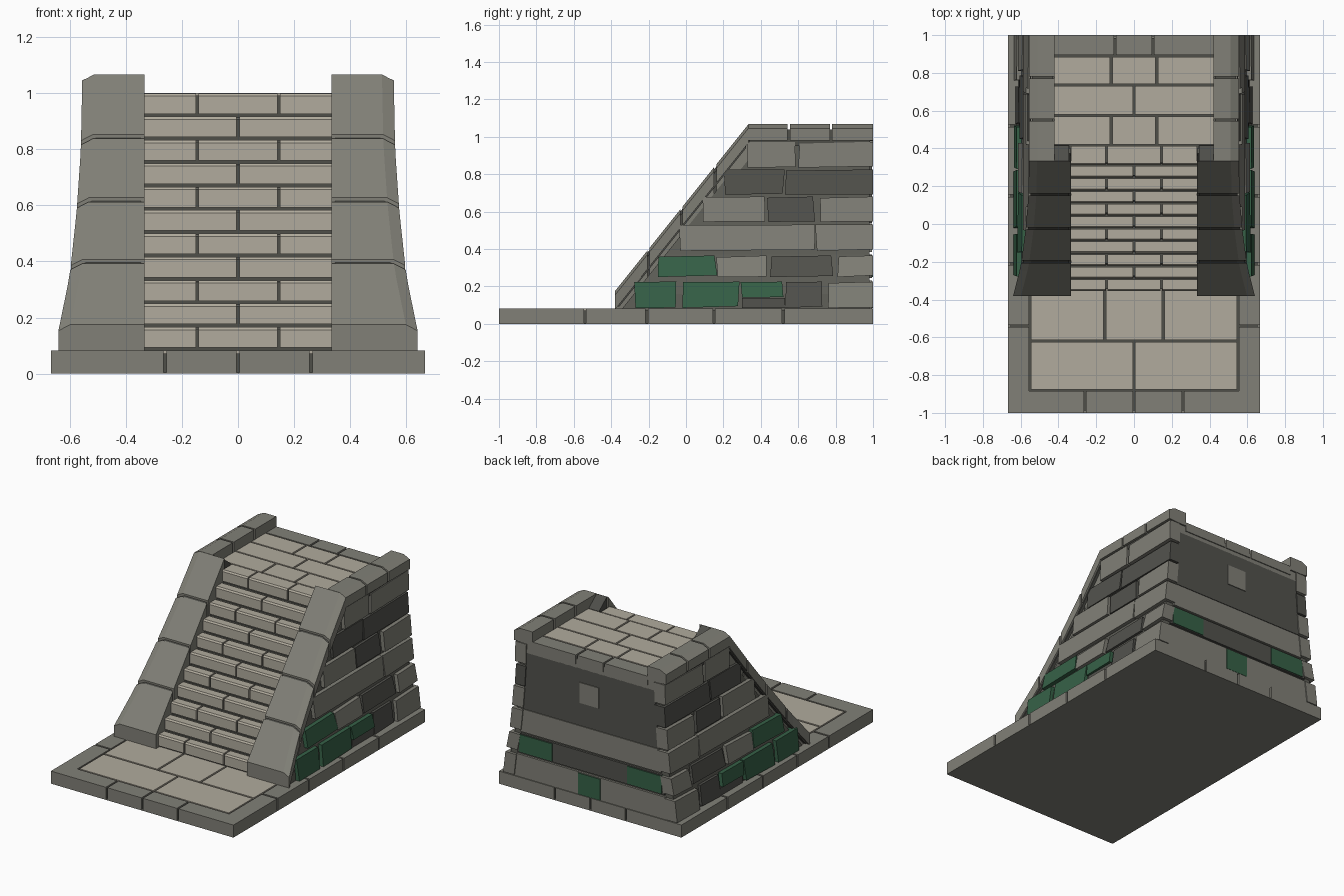
import bpy, bmesh, random

if "Cube" in bpy.data.objects:
    bpy.data.objects.remove(bpy.data.objects["Cube"])

random.seed(4)


def material(name, rgb):
    m = bpy.data.materials.new(name)
    m.diffuse_color = (*[(c / 255 / 1.055 + 0.0521) ** 2.4 for c in rgb], 1)
    m.use_nodes = True
    m.node_tree.nodes["Principled BSDF"].inputs["Base Color"].default_value = m.diffuse_color
    return m


GREY = material("grey stone", (129, 128, 119))
TAN = material("tan paving", (177, 171, 157))
DARK = material("dark stone", (82, 82, 77))
MORTAR = material("mortar", (78, 78, 73))
CORE = material("wall fill", (94, 94, 87))
MOSS = material("mossy green stone", (54, 97, 71))

parts = {}


def loft(name, mat, rings, mirror=False):
    """Add a closed solid through the rings to a named part."""
    bm = parts.setdefault(name, (bmesh.new(), mat))[0]
    for s in ((1, -1) if mirror else (1,)):
        vs = [[bm.verts.new((s * x, y, z)) for x, y, z in r] for r in rings]
        n = len(vs[0])
        faces = [bm.faces.new(vs[0]), bm.faces.new(vs[-1])]
        for a, b in zip(vs, vs[1:]):
            faces += [bm.faces.new((a[i], a[(i + 1) % n], b[(i + 1) % n], b[i])) for i in range(n)]
        bmesh.ops.recalc_face_normals(bm, faces=faces)


def rect(x0, x1, y0, y1, z):
    return [(x0, y0, z), (x1, y0, z), (x1, y1, z), (x0, y1, z)]


def box(name, mat, x0, x1, y0, y1, z0, z1, mirror=False):
    loft(name, mat, [rect(x0, x1, y0, y1, z0), rect(x0, x1, y0, y1, z1)], mirror)


def spans(lo, hi, joints, gap=0.012):
    """Split a length into blocks at the joints."""
    e = [lo - gap / 2, *joints, hi + gap / 2]
    return [(a + gap / 2, b - gap / 2) for a, b in zip(e, e[1:])]


PROFILE = [(0.0, 0.65), (0.16, 0.643), (0.37, 0.60), (0.6, 0.575), (0.82, 0.56), (1.07, 0.555)]


def width(z):
    """Half width of the flared wall at a height."""
    for (a, wa), (b, wb) in zip(PROFILE, PROFILE[1:]):
        if z <= b:
            return wa + (wb - wa) * (z - a) / (b - a)
    return PROFILE[-1][1]


B = 0.083  # top of the base

# Base: underside, mortar bed, border stones and front paving
box("base_underside", GREY, -0.667, 0.667, -1, 1, 0, 0.004)
box("base_bed", MORTAR, -0.655, 0.655, -0.988, 0.988, 0.004, 0.072)
for y0, y1 in ((-1, -0.885), (0.885, 1)):
    for a, b in spans(-0.667, 0.667, (-0.26, 0, 0.26)):
        box("base_border", GREY, a, b, y0, y1, 0.004, B)
for a, b in spans(-0.885, 0.885, (-0.54, -0.21, 0.15, 0.52)):
    box("base_border", GREY, 0.555, 0.667, a, b, 0.004, B, True)
for y0, y1, joints in ((-0.875, -0.625, (0,)), (-0.613, -0.34, (-0.155, 0.155))):
    for a, b in spans(-0.545, 0.545, joints):
        box("front_paving", TAN, a, b, y0, y1, 0.05, B)

# Wall core
core = []
for z in (0.06, 0.16, 0.37, 0.6, 0.82, 0.975):
    w = width(z) - 0.035
    core.append(rect(-w, w, -0.34 + (z - B) * 0.8, 0.98, z))
loft("wall_core", CORE, core)

# Stairs: recessed mortar behind chamfered blocks
RISE, TREAD = 0.0833, 0.0667
for k in range(11):
    y, lo, hi = -0.355 + TREAD * k, B + RISE * k, B + RISE * (k + 1)
    back = y + 0.061 if k < 10 else 0.412
    box("stair_mortar", MORTAR, -0.335, 0.335, y + 0.012, back + 0.03, lo - 0.01, hi - 0.008)
    prof = [(y, lo + 0.010), (y, hi - 0.010), (y + 0.008, hi), (back, hi), (back, lo + 0.010)]
    for a, b in spans(-0.333, 0.333, (0,) if k % 2 else (-0.145, 0.145), 0.01):
        loft("stair_blocks", TAN, [[(x, p, q) for p, q in prof] for x in (a, b)])


# Sloped side rails
def rail(name, mat, y0, y1, inset=0.0):
    rings = []
    n = 4
    for i in range(n + 1):
        y = y0 + (y1 - y0) * i / n
        zt = 0.175 + 1.25 * (y + 0.38) - inset
        w = width(zt) - inset
        low, mid = max(B - 0.02, zt - 0.19), max(B - 0.01, zt - 0.10)
        rings.append([(0.333 + inset, y, zt), (w - 0.042, y, zt), (w, y, zt - 0.022),
                      (w, y, mid), (w - 0.03, y, mid), (w - 0.03, y, low), (0.333 + inset, y, low)])
    loft(name, mat, rings, True)


for a, b in spans(-0.38, 0.333, [-0.38 + (z - 0.175) * 0.8 for z in (0.40, 0.62, 0.845)]):
    rail("stair_rail", GREY, a, b)
rail("rail_mortar", MORTAR, -0.36, 0.32, 0.012)
# Rail ends running down to the deck
loft("rail_end", MORTAR, [[(x, 0.333, 0.94), (x, 0.333, 1.065), (x, 0.415, 1.0), (x, 0.415, 0.94)]
                          for x in (0.345, 0.425)], True)

# Parapet caps with chamfered outer edge
cap = [(0.42, 0.976), (0.42, 1.067), (0.51, 1.067), (0.555, 1.045), (0.555, 0.98), (0.5, 0.976)]
for a, b in spans(0.333, 1.0, (0.55, 0.775)):
    loft("parapet_cap", GREY, [[(x, y, z) for x, z in cap] for y in (a, b)], True)
box("parapet_mortar", MORTAR, 0.43, 0.54, 0.34, 0.985, 0.95, 1.04, True)

# Upper deck paving and its rear border
for y0, y1, joints in ((0.42, 0.57, (-0.12, 0.12)), (0.58, 0.73, (0,)), (0.74, 0.885, (-0.12, 0.12))):
    for a, b in spans(-0.42, 0.42, joints):
        box("deck_paving", TAN, a, b, y0, y1, 0.95, 1.0)
box("deck_mortar", MORTAR, -0.42, 0.42, 0.4, 0.985, 0.94, 0.988)
for a, b in spans(-0.42, 0.42, (-0.1, 0.1)):
    box("deck_border", GREY, a, b, 0.895, 1.0, 0.94, 1.0)

# Side wall stones: rows of (start, end, kind)
ROWS = [(0.085, 0.225), (0.25, 0.365), (0.39, 0.53), (0.545, 0.68), (0.69, 0.825), (0.835, 0.973)]
KIND = {"L": ("grey_wall_stones", GREY, 0.010), "D": ("dark_wall_stones", DARK, 0.018),
        "G": ("mossy_wall_stones", MOSS, 0.008)}
SIDE = [[(-0.27, -0.05, "G"), (-0.02, 0.28, "G"), (0.30, 0.52, "G"), (0.53, 0.72, "D"), (0.76, 1, "L")],
        [(-0.15, 0.16, "G"), (0.17, 0.43, "L"), (0.45, 0.78, "D"), (0.81, 1, "L")],
        [(-0.03, 0.69, "L"), (0.70, 1, "L")],
        [(0.09, 0.42, "L"), (0.44, 0.68, "D"), (0.72, 1, "L")],
        [(0.21, 0.52, "D"), (0.53, 1, "D")],
        [(0.33, 0.59, "L"), (0.60, 1, "L")]]


def jitter(v):
    return v + random.uniform(-0.01, 0.01)


for (z0, z1), row in zip(ROWS, SIDE):
    for a, b, kind in row:
        name, mat, off = KIND[kind]
        end = b == 1
        low = 0.14 if a == 0.30 else z0  # one half-height mossy stone
        quad = [(a, low), (b if end else jitter(b), low + random.uniform(0, 0.01)),
                (b if end else jitter(b), z1), (jitter(a), z1 - random.uniform(0, 0.01))]
        loft(name, mat, [[(width(z) - 0.09, y, z) for y, z in quad],
                         [(width(z) - off, y, z) for y, z in quad]], True)
box("dark_wall_stones", DARK, 0.55, width(0.14) - 0.02, 0.30, 0.53, 0.085, 0.138, True)

# Rear wall bands and single inset stones
BANDS = [*ROWS[:5], (0.835, 0.91), (0.92, 0.967)]
for (z0, z1), kind in zip(BANDS, "LDLDDDL"):
    name, mat, off = KIND[kind]
    w0, w1 = width(z0) - 0.085, width(z1) - 0.085
    loft(name, mat, [rect(-w0, w0, 0.95, 0.994, z0 - 0.006), rect(-w1, w1, 0.95, 0.994, z1 + 0.006)])
for r, a, b, kind in ((0, -0.07, 0.09, "G"), (1, 0.28, 0.52, "G"), (1, -0.52, -0.27, "G"), (4, -0.06, 0.08, "L")):
    box(KIND[kind][0], KIND[kind][1], a, b, 0.96, 0.999, ROWS[r][0], ROWS[r][1])

for name, (bm, mat) in parts.items():
    me = bpy.data.meshes.new(name)
    bm.to_mesh(me)
    bm.free()
    me.materials.append(mat)
    bpy.context.collection.objects.link(bpy.data.objects.new(name, me))
